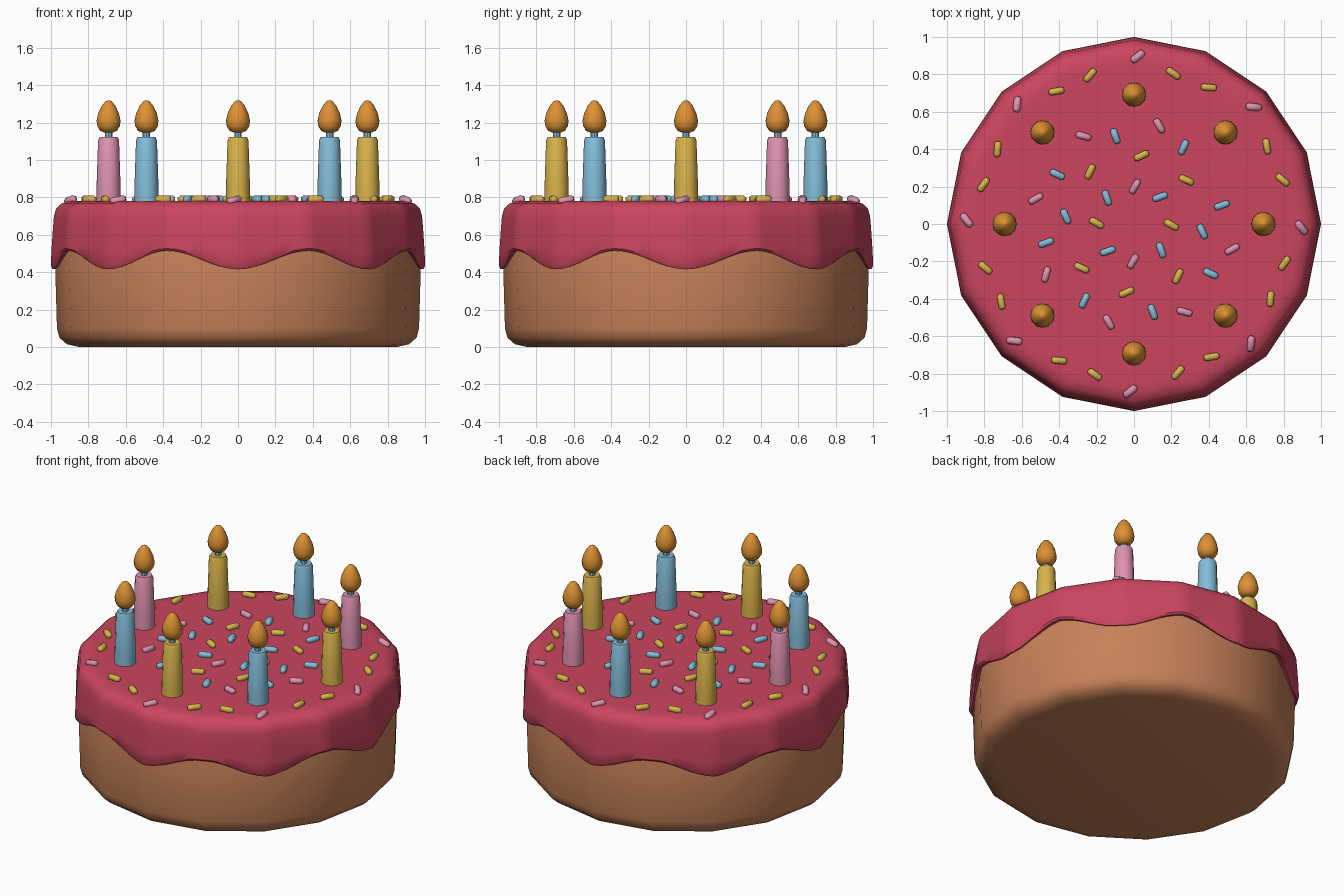
import bpy, bmesh, math
from math import sin, cos, pi, radians
from mathutils import Matrix, Vector

if "Cube" in bpy.data.objects:
    bpy.data.objects.remove(bpy.data.objects["Cube"])


def material(name, rgb):
    m = bpy.data.materials.new(name)
    m.diffuse_color = (*rgb, 1)
    m.use_nodes = True
    m.node_tree.nodes["Principled BSDF"].inputs["Base Color"].default_value = m.diffuse_color
    return m


SPONGE = material("sponge brown", (0.57, 0.22, 0.10))
ICING = material("icing red", (0.60, 0.06, 0.112))
YELLOW = material("yellow", (0.70, 0.46, 0.07))
PINK = material("pink", (0.74, 0.29, 0.44))
BLUE = material("blue", (0.23, 0.51, 0.69))
FLAME = material("flame orange", (0.73, 0.285, 0.033))


def polygon_point(t, sides):
    """Unit polygon outline, t in 0..sides; whole t values are corners."""
    i, f = int(t), t - int(t)
    a, b = 2 * pi * i / sides, 2 * pi * (i + 1) / sides
    return (cos(a) * (1 - f) + cos(b) * f, sin(a) * (1 - f) + sin(b) * f)


def lathe(name, profile, sides, mat, matrix=None, sub=1, height=None, angle=40):
    """Revolve (radius, z) points, listed bottom to top, and cap both ends."""
    bm = bmesh.new()
    n = sides * sub
    rings = []
    for r, z in profile:
        ring = []
        for k in range(n):
            x, y = polygon_point(k / sub, sides)
            zz = height(z, 2 * pi * k / n) if height else z
            ring.append(bm.verts.new((r * x, r * y, zz)))
        rings.append(ring)
    for lo, hi in zip(rings, rings[1:]):
        for k in range(n):
            j = (k + 1) % n
            bm.faces.new((lo[k], lo[j], hi[j], hi[k]))
    bm.faces.new(rings[0][::-1])
    bm.faces.new(rings[-1])
    me = bpy.data.meshes.new(name)
    bm.to_mesh(me)
    bm.free()
    me.materials.append(mat)
    me.shade_smooth()
    me.set_sharp_from_angle(angle=radians(angle))
    ob = bpy.data.objects.new(name, me)
    bpy.context.collection.objects.link(ob)
    if matrix is not None:
        ob.matrix_world = matrix
    return ob


# Sponge body
lathe("cake_sponge",
      [(0.85, 0), (0.915, 0.015), (0.955, 0.05), (0.968, 0.10), (0.978, 0.45), (0.95, 0.60)],
      16, SPONGE)


# Icing: the lower edge hangs in eight drips, fading out towards the top
def drip(z, a):
    w = max(0.0, min(1.0, (0.70 - z) / 0.235))
    return z - 0.05 * w * cos(8 * a)


lathe("icing",
      [(0.95, 0.475), (0.99, 0.465), (1.0, 0.48), (0.998, 0.54), (0.99, 0.64), (0.984, 0.70),
       (0.972, 0.74), (0.945, 0.766), (0.90, 0.779), (0.85, 0.78)],
      16, ICING, sub=8, height=drip)

# Candles with wick and flame
for i, mat in enumerate((YELLOW, PINK, BLUE, YELLOW, PINK, BLUE, YELLOW, BLUE)):
    a = i * pi / 4
    place = Matrix.Translation((0.692 * cos(a), 0.692 * sin(a), 0))
    lathe(f"candle_{i}", [(0.066, 0.76), (0.0645, 0.85), (0.056, 1.105), (0.048, 1.122)],
          12, mat, place, angle=50)
    lathe(f"wick_{i}", [(0.02, 1.11), (0.02, 1.17)], 8, BLUE, place)
    lathe(f"flame_{i}",
          [(0.022, 1.146), (0.045, 1.156), (0.06, 1.18), (0.064, 1.21), (0.055, 1.25),
           (0.036, 1.29), (0.017, 1.313), (0.004, 1.319)],
          12, FLAME, place, angle=60)

# Sprinkles: x, y, heading, colour, quarter turns at which each one repeats
ALL = (0, 1, 2, 3)
SPRINKLES = [
    (0.02, 0.895, 40, PINK, ALL), (0.64, 0.625, -5, PINK, ALL),
    (0.21, 0.805, -35, YELLOW, ALL), (0.40, 0.73, -5, YELLOW, ALL),
    (0.71, 0.415, 100, YELLOW, ALL), (0.795, 0.235, -40, YELLOW, ALL),
    (0.265, 0.41, 65, BLUE, ALL), (0.47, 0.10, 20, BLUE, ALL),
    (0.135, 0.525, 120, PINK, ALL), (-0.27, 0.47, -15, PINK, (0, 1, 2)),
    (0.28, 0.235, -25, YELLOW, ALL), (0.04, 0.365, 25, YELLOW, (0, 2)),
    (0.04, 0.365, 25, BLUE, (1, 3)), (0.14, 0.145, 20, BLUE, ALL),
    (0.005, 0.20, 60, PINK, (0, 2)), (0.005, 0.20, 60, YELLOW, (1, 3)),
]
count = 0
for x, y, heading, mat, turns in SPRINKLES:
    for q in turns:
        p = Matrix.Rotation(q * pi / 2, 3, 'Z') @ Vector((x, y, 0.79))
        lay = Matrix.Rotation(radians(heading) + q * pi / 2, 4, 'Z') @ Matrix.Rotation(pi / 2, 4, 'Y')
        if p.xy.length > 0.87:  # the outermost ones lean over the icing's rim
            axis = Vector((-p.y, p.x, 0)).normalized()
            lay = Matrix.Rotation(radians(20), 4, axis) @ lay
            p.z = 0.785
        lathe(f"sprinkle_{count}",
              [(0.012, -0.042), (0.021, -0.03), (0.021, 0.03), (0.012, 0.042)],
              6, mat, Matrix.Translation(p) @ lay, angle=65)
        count += 1
